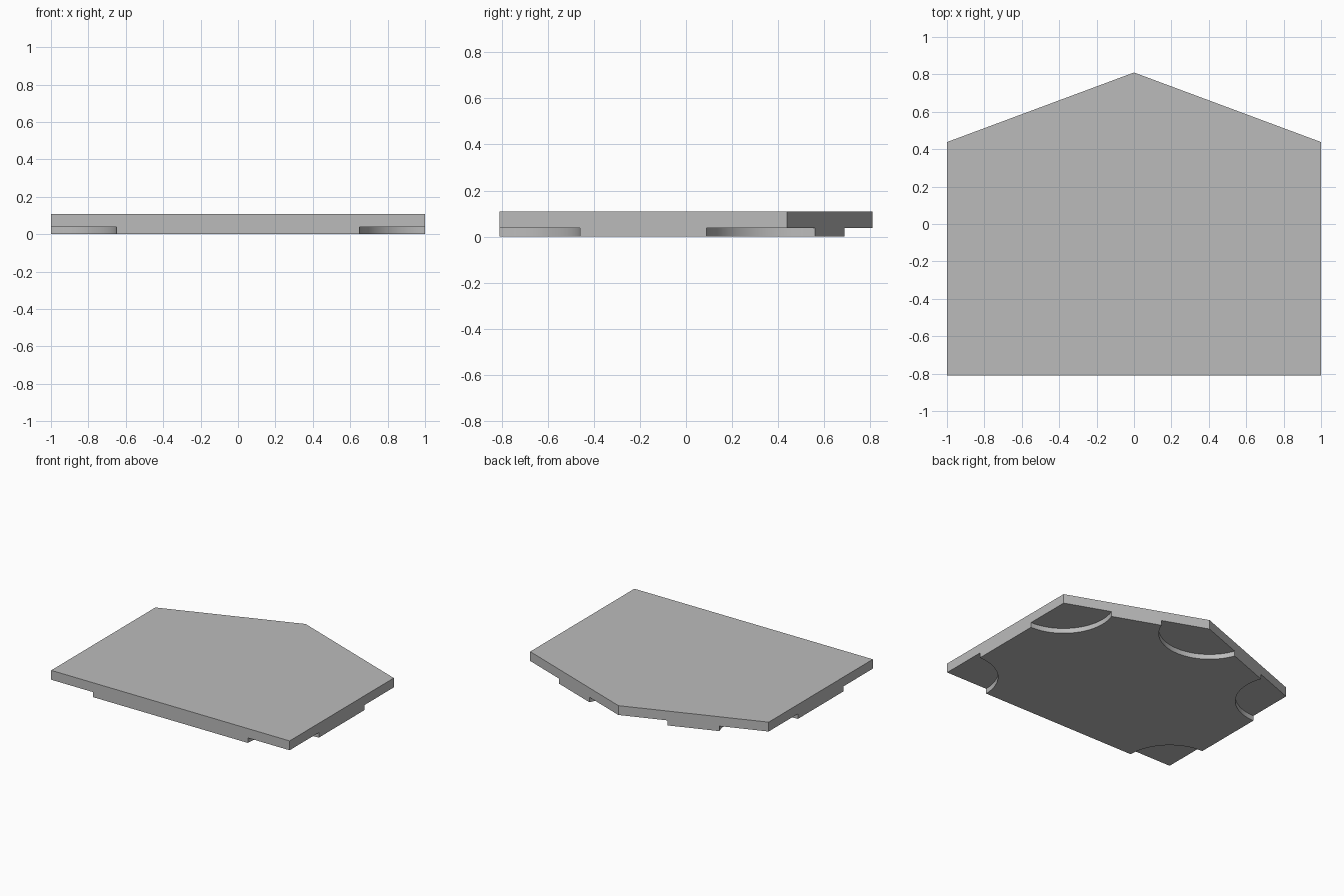
import bpy, bmesh, math

cube = bpy.data.objects.get("Cube")
if cube:
    bpy.data.objects.remove(cube, do_unlink=True)

HEIGHT, RECESS, RADIUS = 0.109, 0.038, 0.35
CORNERS = [(-1, -0.81), (1, -0.81), (1, 0.438), (0, 0.81), (-1, 0.438)]

grey = bpy.data.materials.new("plain grey")
grey.use_nodes = True
colour = (0.5, 0.5, 0.5, 1)
grey.diffuse_color = colour
grey.node_tree.nodes["Principled BSDF"].inputs["Base Color"].default_value = colour


def prism(name, outline, bottom, top):
    """Extrude a flat outline between two heights."""
    bm = bmesh.new()
    face = bm.faces.new([bm.verts.new((x, y, bottom)) for x, y in outline])
    new = bmesh.ops.extrude_face_region(bm, geom=[face])["geom"]
    verts = [v for v in new if isinstance(v, bmesh.types.BMVert)]
    bmesh.ops.translate(bm, verts=verts, vec=(0, 0, top - bottom))
    bmesh.ops.recalc_face_normals(bm, faces=bm.faces)
    mesh = bpy.data.meshes.new(name)
    bm.to_mesh(mesh)
    bm.free()
    mesh.materials.append(grey)
    obj = bpy.data.objects.new(name, mesh)
    bpy.context.collection.objects.link(obj)
    return obj


# Five-sided slab
slab = prism("slab", CORNERS, 0, HEIGHT)
bpy.context.view_layer.objects.active = slab
slab.select_set(True)

# Round recess under every corner
for i, (cx, cy) in enumerate(CORNERS):
    angles = [math.tau * k / 96 for k in range(96)]
    circle = [(cx + RADIUS * math.cos(a), cy + RADIUS * math.sin(a)) for a in angles]
    cutter = prism(f"corner_cutter_{i + 1}", circle, -0.1, RECESS)
    cut = slab.modifiers.new(f"corner_recess_{i + 1}", "BOOLEAN")
    cut.operation = "DIFFERENCE"
    cut.solver = "EXACT"
    cut.object = cutter
    bpy.ops.object.modifier_apply(modifier=cut.name)
    bpy.data.objects.remove(cutter, do_unlink=True)

# Smooth recess walls, sharp rims
bpy.ops.object.select_all(action="DESELECT")
slab.select_set(True)
bpy.ops.object.shade_smooth_by_angle(angle=math.radians(15))
